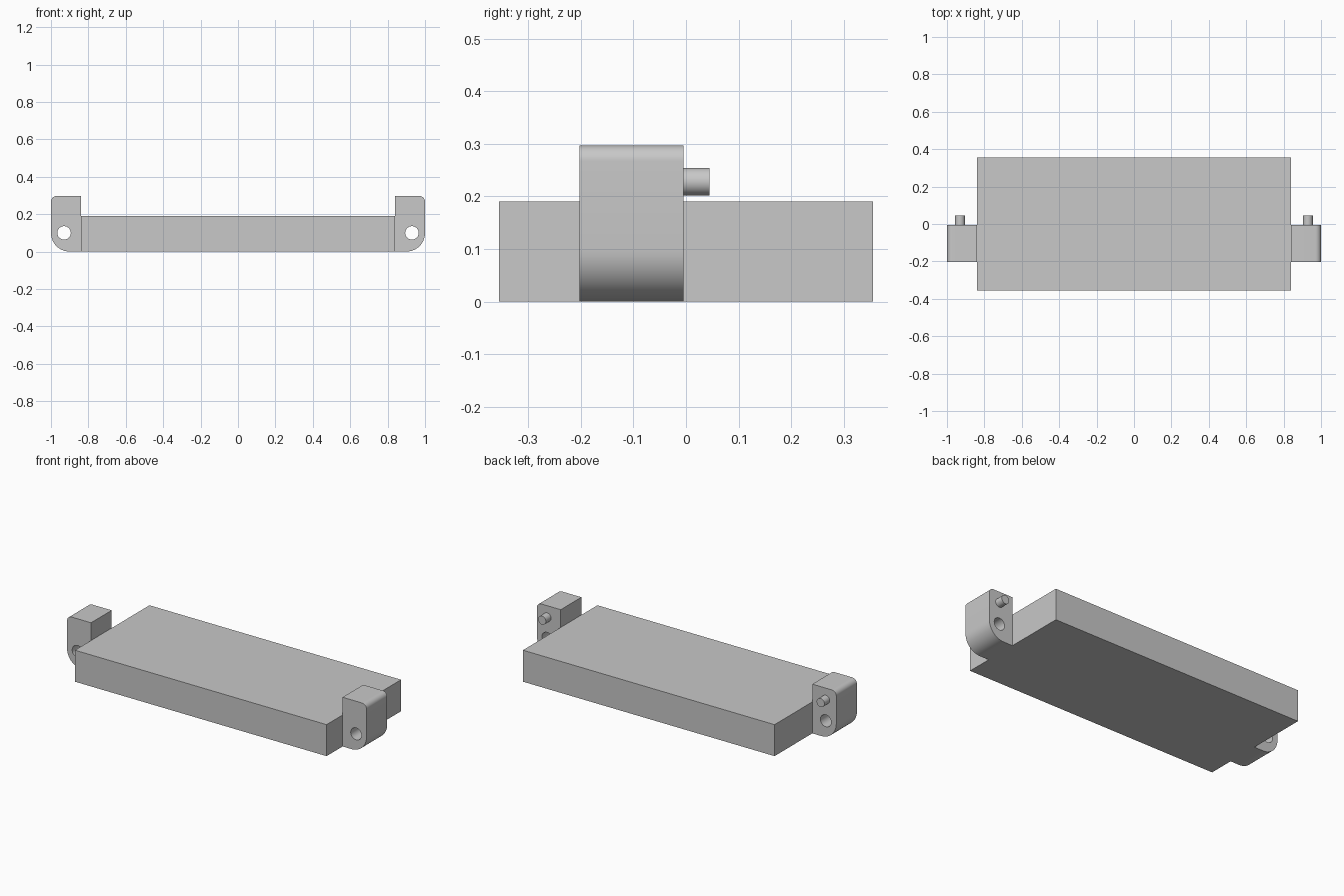
import bpy
import bmesh
from math import pi, sin, cos, radians
from mathutils import Matrix

default_cube = bpy.data.objects.get("Cube")
if default_cube:
    bpy.data.objects.remove(default_cube, do_unlink=True)

grey = bpy.data.materials.new("plain grey")
grey.use_nodes = True
colour = (0.58, 0.58, 0.58, 1)
grey.diffuse_color = colour
grey.node_tree.nodes["Principled BSDF"].inputs["Base Color"].default_value = colour

SLAB_X, SLAB_Y, SLAB_Z = 0.84, 0.355, 0.19   # half width, half depth, height
FRONT, BACK = -0.202, -0.005                 # bracket depth range
TOP = 0.297
PIN_X = 0.93                                 # shared by hole and peg


def add_object(name, bm):
    bmesh.ops.recalc_face_normals(bm, faces=bm.faces[:])
    mesh = bpy.data.meshes.new(name)
    bm.to_mesh(mesh)
    bm.free()
    mesh.materials.append(grey)
    obj = bpy.data.objects.new(name, mesh)
    bpy.context.collection.objects.link(obj)
    return obj


def activate(obj):
    bpy.ops.object.select_all(action='DESELECT')
    obj.select_set(True)
    bpy.context.view_layer.objects.active = obj


def smooth(obj):
    activate(obj)
    bpy.ops.object.shade_smooth_by_angle(angle=radians(30))


def rod(name, x, z, radius, y0, y1):
    """Cylinder running along y."""
    bm = bmesh.new()
    place = Matrix.Translation((x, (y0 + y1) / 2, z)) @ Matrix.Rotation(pi / 2, 4, 'X')
    bmesh.ops.create_cone(bm, cap_ends=True, segments=40, radius1=radius,
                          radius2=radius, depth=y1 - y0, matrix=place)
    return add_object(name, bm)


def arc(cx, cz, radius, start, steps=12):
    """Quarter circle of (x, z) points, counter-clockwise."""
    angles = [start + pi / 2 * i / steps for i in range(steps + 1)]
    return [(cx + radius * cos(a), cz + radius * sin(a)) for a in angles]


def bracket(name, side):
    """Rounded profile pushed back along y, with a hole through it."""
    big, small = 0.1, 0.03
    profile = [(SLAB_X, TOP), (SLAB_X, 0)]
    profile += arc(1 - big, big, big, -pi / 2)
    profile += arc(1 - small, TOP - small, small, 0)
    bm = bmesh.new()
    face = bm.faces.new([bm.verts.new((side * x, FRONT, z)) for x, z in profile])
    pushed = bmesh.ops.extrude_face_region(bm, geom=[face])["geom"]
    verts = [v for v in pushed if isinstance(v, bmesh.types.BMVert)]
    bmesh.ops.translate(bm, verts=verts, vec=(0, BACK - FRONT, 0))
    obj = add_object(name, bm)

    cutter = rod("hole_cutter", side * PIN_X, 0.1, 0.036, FRONT - 0.1, BACK + 0.1)
    cutter.hide_render = True
    cut = obj.modifiers.new("hole", 'BOOLEAN')
    cut.operation = 'DIFFERENCE'
    cut.solver = 'EXACT'
    cut.object = cutter
    activate(obj)
    bpy.ops.object.modifier_apply(modifier=cut.name)
    bpy.data.objects.remove(cutter, do_unlink=True)
    smooth(obj)


# Main slab
bm = bmesh.new()
bmesh.ops.create_cube(bm, size=1, matrix=Matrix.Translation((0, 0, SLAB_Z / 2))
                      @ Matrix.Diagonal((2 * SLAB_X, 2 * SLAB_Y, SLAB_Z, 1)))
add_object("slab", bm)

# End brackets with their locating pegs
for label, side in (("left", 1), ("right", -1)):
    bracket(label + "_bracket", side)
    smooth(rod(label + "_peg", side * PIN_X, 0.228, 0.026, BACK, 0.045))
